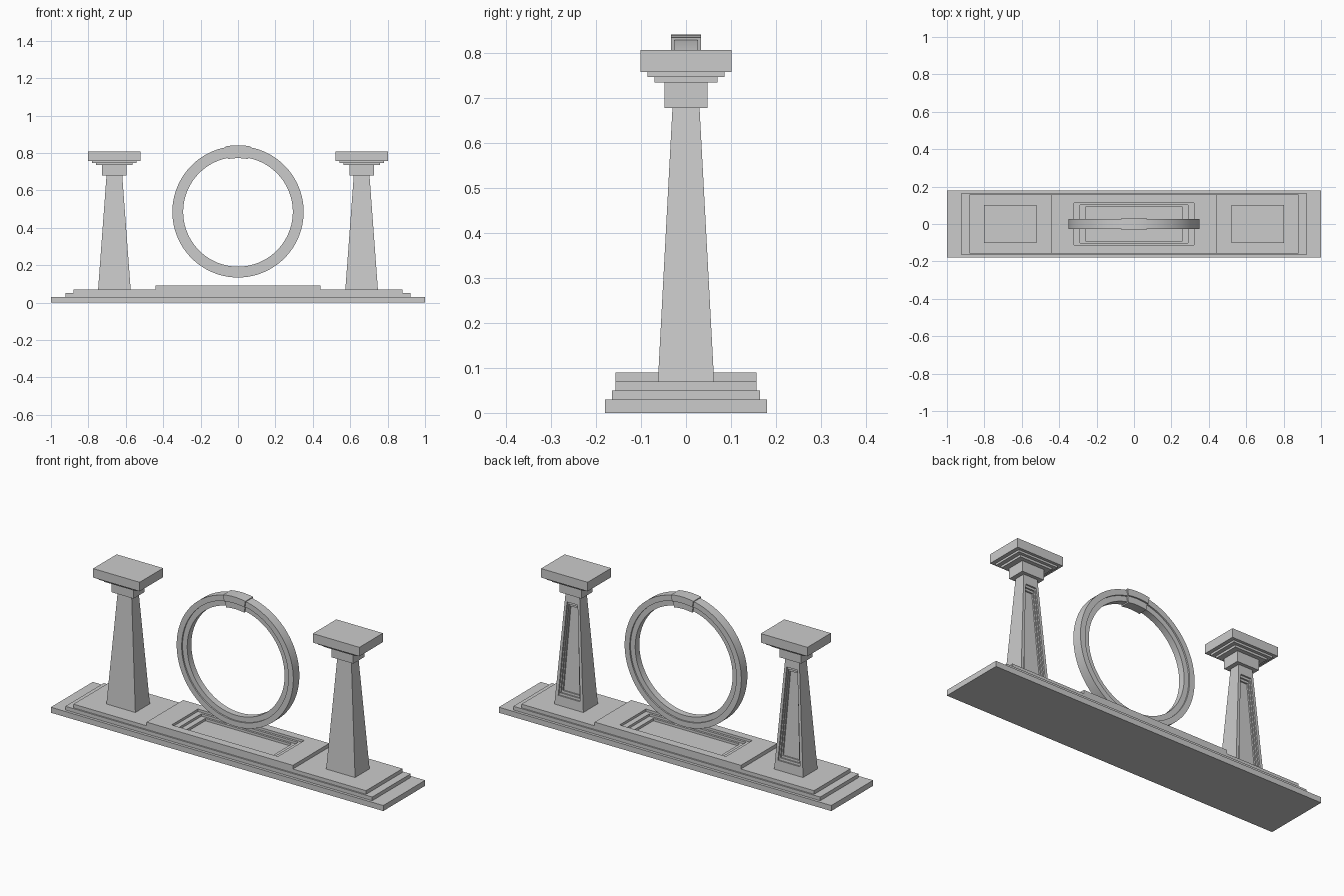
import bpy, bmesh, math
from mathutils import Vector

if "Cube" in bpy.data.objects:
    bpy.data.objects.remove(bpy.data.objects["Cube"])


def finish(name, bm):
    bmesh.ops.recalc_face_normals(bm, faces=bm.faces)
    mesh = bpy.data.meshes.new(name)
    bm.to_mesh(mesh)
    bm.free()
    ob = bpy.data.objects.new(name, mesh)
    bpy.context.collection.objects.link(ob)
    return ob


def frustum(bm, cx, z0, z1, bottom, top=None):
    """Four-sided block from half sizes (x, y) at its bottom and top."""
    top = top or bottom
    rings = []
    for z, (hx, hy) in ((z0, bottom), (z1, top)):
        rings.append([bm.verts.new((cx + sx * hx, sy * hy, z))
                      for sx, sy in ((-1, -1), (1, -1), (1, 1), (-1, 1))])
    lo, hi = rings
    bm.faces.new(lo[::-1])
    bm.faces.new(hi)
    for i in range(4):
        j = (i + 1) % 4
        bm.faces.new((lo[i], lo[j], hi[j], hi[i]))
    bm.normal_update()


def facing(bm, direction):
    return max(bm.faces, key=lambda f: f.normal.dot(Vector(direction)))


def extrude(bm, face):
    new = bmesh.ops.extrude_discrete_faces(bm, faces=[face])["faces"][0]
    new.normal_update()
    return new


def sink(bm, face, scales, depth):
    """Stepped recess: shrink within the face plane, then push inward."""
    normal = face.normal.copy()
    for s in scales:
        face = extrude(bm, face)
        c = face.calc_center_bounds()
        for v in face.verts:
            v.co = c + (v.co - c) * Vector(s)
        face = extrude(bm, face)
        for v in face.verts:
            v.co -= normal * depth


def block(name, cx, z0, z1, hx, hy):
    bm = bmesh.new()
    frustum(bm, cx, z0, z1, (hx, hy))
    return finish(name, bm)


def arc_sweep(name, profile, centre_z, a0, a1, steps, closed):
    """Sweep a closed (radius, y) profile around the y axis."""
    bm = bmesh.new()
    rows = []
    for i in range(steps if closed else steps + 1):
        a = a0 + (a1 - a0) * i / steps
        rows.append([bm.verts.new((r * math.sin(a), y, centre_z + r * math.cos(a)))
                     for r, y in profile])
    n = len(profile)
    for i in range(steps):
        p, q = rows[i], rows[(i + 1) % len(rows)]
        for k in range(n):
            m = (k + 1) % n
            bm.faces.new((p[k], p[m], q[m], q[k]))
    if not closed:
        bm.faces.new(rows[0])
        bm.faces.new(rows[-1][::-1])
    ob = finish(name, bm)
    bpy.ops.object.select_all(action='DESELECT')
    ob.select_set(True)
    bpy.context.view_layer.objects.active = ob
    bpy.ops.object.shade_smooth_by_angle(angle=math.radians(30))
    return ob


def stepped(r_out, r_mid, r_in, y_out, y_in):
    half = [(r_out, y_out), (r_mid, y_out), (r_mid, y_in), (r_in, y_in)]
    return half + [(r, -y) for r, y in reversed(half)]


# Stepped base
block("base_step_lower", 0, 0, 0.03, 1.0, 0.18)
block("base_step_upper", 0, 0.03, 0.05, 0.923, 0.165)

# Raised centre slab with stepped recess
bm = bmesh.new()
frustum(bm, 0, 0.05, 0.09, (0.44, 0.157))
sink(bm, facing(bm, (0, 0, 1)),
     [(0.32 / 0.44, 0.113 / 0.157, 1), (0.29 / 0.32, 0.101 / 0.113, 1),
      (0.26 / 0.29, 0.09 / 0.101, 1)], 0.013)
finish("centre_slab", bm)

for side, sx in (("left", -1), ("right", 1)):
    # Side slab under each pillar
    block(side + "_side_slab", sx * 0.66, 0.05, 0.07, 0.22, 0.157)
    px = sx * 0.661
    # Tapered pillar with stepped panel in its back
    bm = bmesh.new()
    frustum(bm, px, 0.07, 0.68, (0.087, 0.0625), (0.042, 0.03))
    sink(bm, facing(bm, (0, 1, 0)),
         [(0.76, 0.83, 0.83), (0.87, 0.95, 0.95), (0.86, 0.95, 0.95)], 0.008)
    finish(side + "_pillar", bm)
    # Stepped capital
    capital = (("neck", 0.678, 0.735, 0.066, 0.048),
               ("lower_step", 0.735, 0.747, 0.097, 0.07),
               ("upper_step", 0.747, 0.758, 0.119, 0.086),
               ("top", 0.758, 0.807, 0.14, 0.101))
    for part, z0, z1, hx, hy in capital:
        block(f"{side}_capital_{part}", px, z0, z1, hx, hy)

# Ring and the clasp on its crown
arc_sweep("ring", stepped(0.351, 0.321, 0.293, 0.026, 0.018),
          0.485, 0, 2 * math.pi, 128, True)
half = math.radians(10.9)
arc_sweep("ring_keystone", stepped(0.356, 0.321, 0.287, 0.033, 0.025),
          0.485, -half, half, 10, False)
